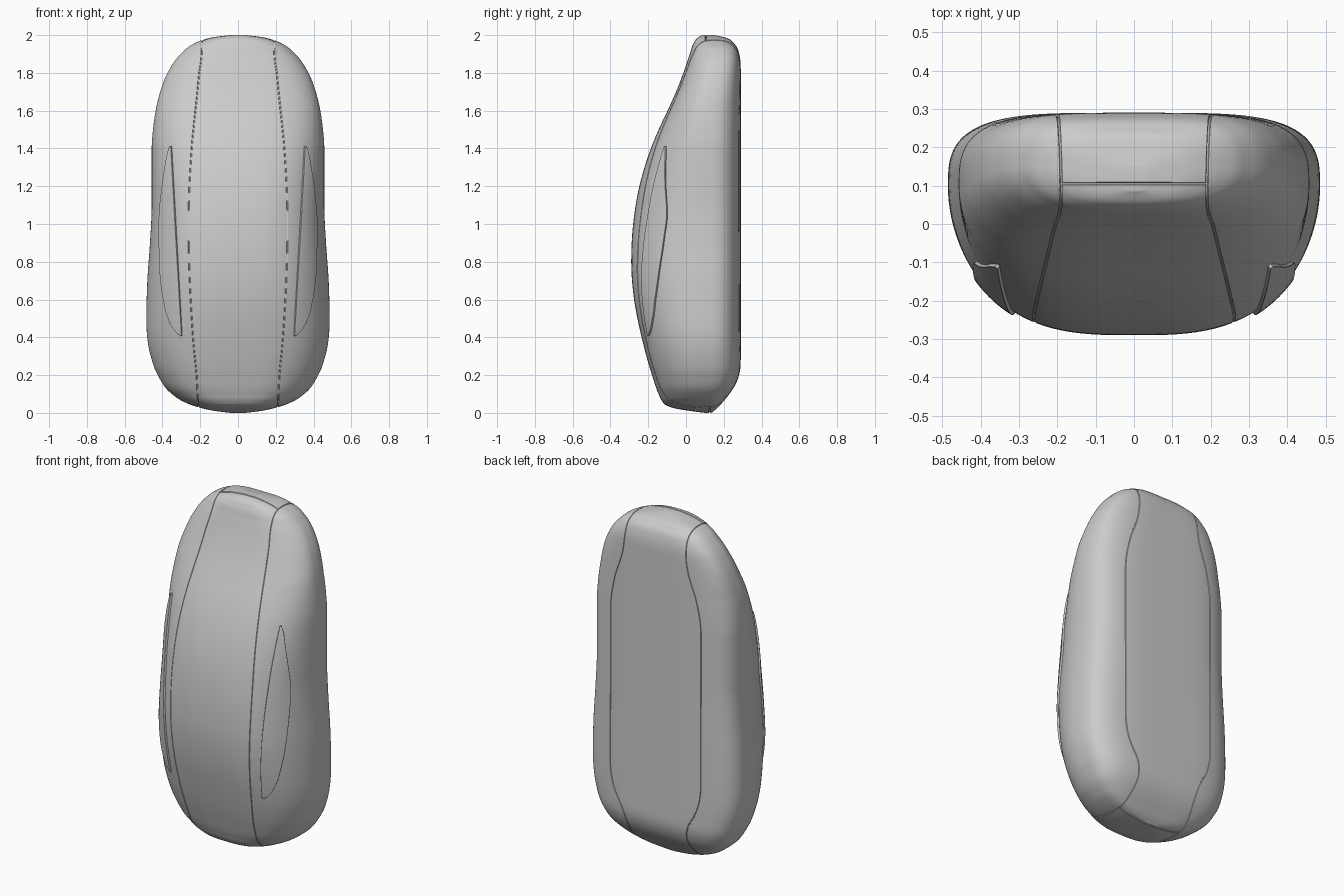
import bpy, bmesh, math
from mathutils import Vector
from mathutils.bvhtree import BVHTree

if "Cube" in bpy.data.objects:
    bpy.data.objects.remove(bpy.data.objects["Cube"])


def curve(table):
    """Smooth interpolation without overshoot through (position, value) pairs."""
    p = [a for a, b in table]
    v = [b for a, b in table]
    d = [(v[i + 1] - v[i]) / (p[i + 1] - p[i]) for i in range(len(p) - 1)]
    m = [d[0]]
    for i in range(1, len(d)):
        h0, h1 = p[i] - p[i - 1], p[i + 1] - p[i]
        slope = (d[i - 1] * h1 + d[i] * h0) / (h0 + h1)
        limit = 3 * min(abs(d[i - 1]), abs(d[i])) if d[i - 1] * d[i] > 0 else 0
        m.append(max(-limit, min(limit, slope)))
    m.append(d[-1])

    def f(z):
        z = min(max(z, p[0]), p[-1])
        i = max(k for k in range(len(d)) if p[k] <= z)
        h = p[i + 1] - p[i]
        t = (z - p[i]) / h
        return ((2 * t**3 - 3 * t**2 + 1) * v[i] + (t**3 - 2 * t**2 + t) * h * m[i]
                + (3 * t**2 - 2 * t**3) * v[i + 1] + (t**3 - t**2) * h * m[i + 1])
    return f


def make_object(name, verts, faces):
    mesh = bpy.data.meshes.new(name)
    mesh.from_pydata(verts, [], faces)
    bm = bmesh.new()
    bm.from_mesh(mesh)
    bmesh.ops.recalc_face_normals(bm, faces=bm.faces)
    bm.to_mesh(mesh)
    bm.free()
    obj = bpy.data.objects.new(name, mesh)
    bpy.context.collection.objects.link(obj)
    return obj


def smooth(obj, angle=30):
    bpy.ops.object.select_all(action='DESELECT')
    obj.select_set(True)
    bpy.context.view_layer.objects.active = obj
    bpy.ops.object.shade_smooth_by_angle(angle=math.radians(angle))


# Body outlines, all as functions of height
half_width = curve([(0, .04), (.01, .12), (.03, .21), (.06, .29), (.1, .35), (.2, .425), (.3, .462),
                    (.5, .485), (.7, .48), (.9, .466), (1.1, .457), (1.4, .457), (1.5, .45),
                    (1.6, .436), (1.7, .412), (1.8, .373), (1.9, .303), (1.95, .242), (1.975, .185),
                    (1.992, .11), (2, .04)])
front = curve([(0, .1), (.02, -.04), (.04, -.105), (.06, -.125), (.1, -.145), (.2, -.18), (.4, -.235),
               (.6, -.275), (.8, -.29), (1, -.28), (1.2, -.247), (1.4, -.186), (1.5, -.145),
               (1.6, -.098), (1.7, -.053), (1.8, -.014), (1.9, .02), (1.96, .042), (1.985, .06),
               (2, .085)])
back = curve([(0, .135), (.02, .16), (.06, .197), (.1, .23), (.15, .262), (.2, .281), (.3, .29),
              (1.8, .29), (1.9, .282), (1.96, .25), (1.985, .215), (2, .15)])


def power(value, n):
    return math.copysign(abs(value) ** (2 / n), value)


# Body: lofted horizontal sections, flat at the back and sloped at the front corners
ROWS, COLS = 150, 136
verts, faces = [], []
for r in range(ROWS + 1):
    z = 1 - math.cos(math.pi * r / ROWS)
    a, yf, yb = half_width(z), front(z), back(z)
    ym = max(.1, (yf + yb) / 2)
    for c in range(COLS):
        t = 2 * math.pi * (c + .5) / COLS
        p, q, depth = (4.2, 3, yb - ym) if math.sin(t) > 0 else (3, 2, ym - yf)
        verts.append((a * power(math.cos(t), p), ym + depth * power(math.sin(t), q), z))
for r in range(ROWS):
    for c in range(COLS):
        d = (c + 1) % COLS
        faces.append((r * COLS + c, r * COLS + d, (r + 1) * COLS + d, (r + 1) * COLS + c))
faces += [tuple(range(COLS)), tuple(range(ROWS * COLS, (ROWS + 1) * COLS))]
body = make_object("body_shell", verts, faces)
tree = BVHTree.FromPolygons(verts, faces)


def cast(origin, direction):
    return tree.ray_cast(Vector(origin), Vector(direction).normalized())[0]


def tube(name, points, axis, closed, radius=.004, sides=6):
    """Thin tube along a path, used to cut a seam groove."""
    v, f, n = [], [], len(points)
    for i, p in enumerate(points):
        before = points[i - 1] if closed or i else p
        after = points[(i + 1) % n] if closed or i < n - 1 else p
        tangent = (after - before).normalized()
        u = (axis - tangent * axis.dot(tangent)).normalized()
        w = tangent.cross(u)
        for k in range(sides):
            t = 2 * math.pi * k / sides
            v.append(p + radius * (u * math.cos(t) + w * math.sin(t)))
    for i in range(n if closed else n - 1):
        for k in range(sides):
            j, l = (i + 1) % n, (k + 1) % sides
            f.append((i * sides + k, i * sides + l, j * sides + l, j * sides + k))
    if not closed:
        f += [tuple(range(sides)), tuple(range((n - 1) * sides, n * sides))]
    return make_object(name, v, f)


# Seam paths: one loop per side around the centre panel, plus end joints
seam_front = curve([(.04, .21), (.1, .212), (.4, .238), (1, .262), (1.4, .245), (1.7, .215), (1.96, .19)])
seam_back = curve([(.04, .21), (.15, .195), (.24, .21), (.36, .27), (.5, .295), (1.4, .295),
                   (1.6, .265), (1.75, .215), (1.96, .19)])
LOW, HIGH, MID, STEPS = .2, 1.8, .1, 80
cutters = []
for side in (-1, 1):
    path = []
    for i in range(STEPS):
        z = LOW + (HIGH - LOW) * i / STEPS
        path.append(cast((side * seam_front(z), MID, z), (0, -1, 0)))
    for i in range(24):
        t = math.pi * i / 24
        z = HIGH + .16 * math.sin(t)
        x = seam_front(z) if t < math.pi / 2 else seam_back(z)
        path.append(cast((side * x, MID, HIGH), (0, -math.cos(t), math.sin(t))))
    for i in range(STEPS):
        z = HIGH - (HIGH - LOW) * i / STEPS
        path.append(cast((side * seam_back(z), MID, z), (0, 1, 0)))
    for i in range(24):
        t = math.pi * i / 24
        z = LOW - .16 * math.sin(t)
        x = seam_back(z) if t < math.pi / 2 else seam_front(z)
        path.append(cast((side * x, MID, LOW), (0, math.cos(t), -math.sin(t))))
    cutters.append(tube("seam_cutter", path, Vector((1, 0, 0)), True))
for y, z, up, reach in ((.105, HIGH, 1, .19), (.125, LOW, -1, .208)):
    path = [cast((reach * (i / 10 - 1), y, z), (0, 0, up)) for i in range(21)]
    cutters.append(tube("joint_cutter", path, Vector((0, 1, 0)), False))

# Cut the grooves, then drop the cutters
bpy.context.view_layer.objects.active = body
for cutter in cutters:
    cutter.hide_render = True
    mod = body.modifiers.new("groove", 'BOOLEAN')
    mod.operation = 'DIFFERENCE'
    mod.solver = 'EXACT'
    mod.object = cutter
    bpy.ops.object.modifier_apply(modifier=mod.name)
    bpy.data.objects.remove(cutter)
smooth(body)

# Leaf-shaped side pads lying on the front corners
pad_outer = curve([(.41, .303), (.43, .325), (.5, .365), (.6, .39), (.8, .41), (1, .412),
                   (1.2, .396), (1.3, .382), (1.38, .367), (1.41, .357)])
verts, faces = [], []
PR, PC = 48, 8
for r in range(PR + 1):
    z = .91 - .5 * math.cos(math.pi * r / PR)
    inner = .295 + .055 * (z - .41)
    for c in range(PC + 1):
        x = inner + (pad_outer(z) - inner) * c / PC
        verts.append(cast((x, -1, z), (0, 1, 0)))
for r in range(PR):
    for c in range(PC):
        i = r * (PC + 1) + c
        faces.append((i, i + 1, i + PC + 2, i + PC + 1))
pads = make_object("side_pads", verts, faces)
mod = pads.modifiers.new("thickness", 'SOLIDIFY')
mod.thickness = .02
mod.offset = 0
mod = pads.modifiers.new("rounded_rim", 'BEVEL')
mod.width = .006
mod.segments = 1
mod.limit_method = 'ANGLE'
mod.angle_limit = math.radians(60)
pads.modifiers.new("mirror", 'MIRROR')
bpy.context.view_layer.objects.active = pads
for name in ("thickness", "rounded_rim", "mirror"):
    bpy.ops.object.modifier_apply(modifier=name)
smooth(pads, 30)
